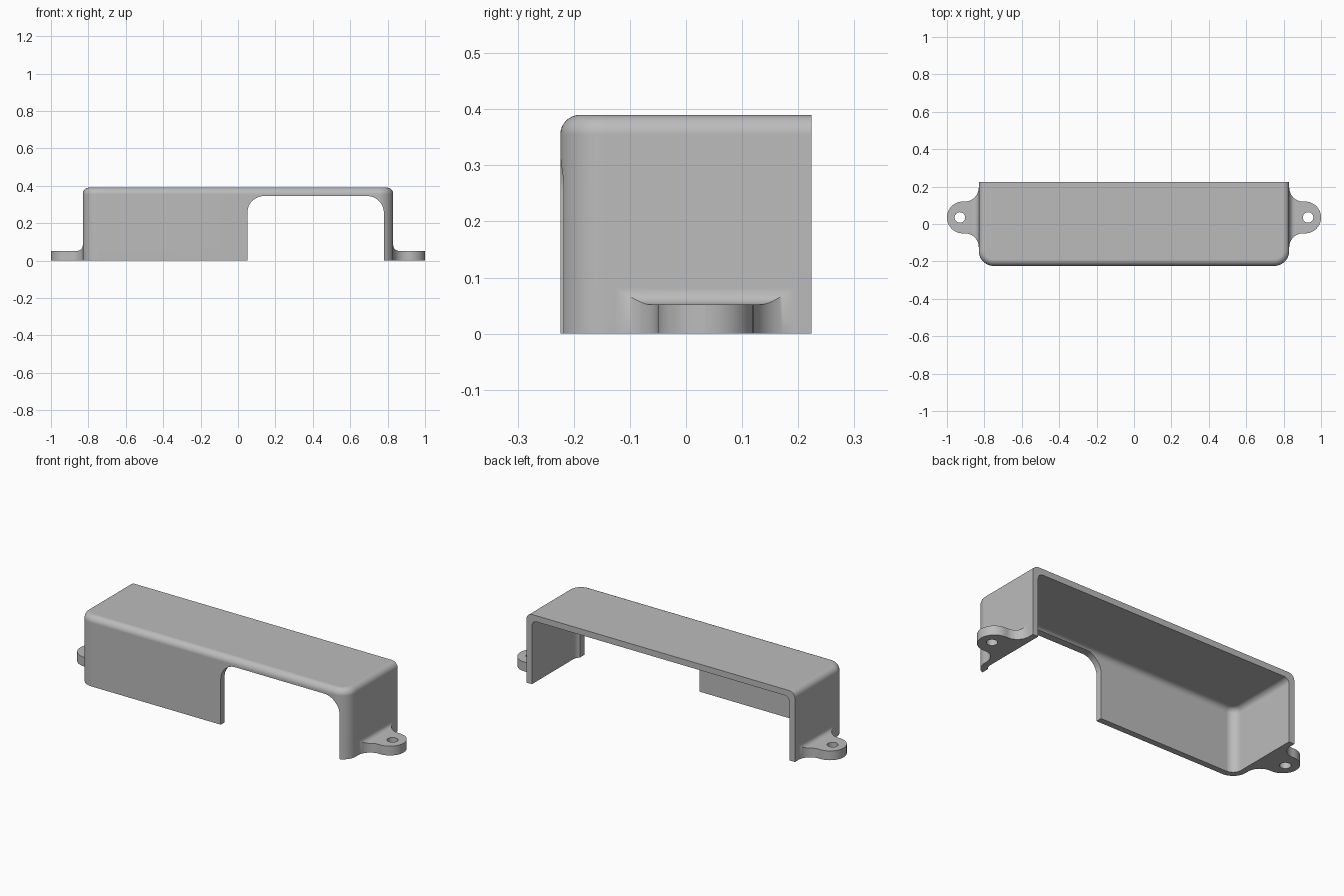
import bpy, bmesh
from math import sin, cos, pi, sqrt

if "Cube" in bpy.data.objects:
    bpy.data.objects.remove(bpy.data.objects["Cube"])

W, D, H, T = 0.83, 0.224, 0.39, 0.034      # half width, half depth, height, wall

grey = bpy.data.materials.new("plain grey")
grey.use_nodes = True
colour = (0.5, 0.5, 0.5, 1)
grey.diffuse_color = colour
grey.node_tree.nodes["Principled BSDF"].inputs["Base Color"].default_value = colour


def loft(name, rings):
    """Skin a stack of closed rings and cap both ends."""
    bm = bmesh.new()
    loops = [[bm.verts.new(p) for p in ring] for ring in rings]
    for a, b in zip(loops, loops[1:]):
        n = len(a)
        for i in range(n):
            j = (i + 1) % n
            bm.faces.new((a[i], a[j], b[j], b[i]))
    bm.faces.new(loops[0][::-1])
    bm.faces.new(loops[-1])
    bmesh.ops.recalc_face_normals(bm, faces=bm.faces)
    mesh = bpy.data.meshes.new(name)
    bm.to_mesh(mesh)
    bm.free()
    mesh.materials.append(grey)
    obj = bpy.data.objects.new(name, mesh)
    bpy.context.collection.objects.link(obj)
    return obj


def arc(cx, cy, r, start, end, n=12):
    return [(cx + r * cos(start + (end - start) * i / n),
             cy + r * sin(start + (end - start) * i / n)) for i in range(n + 1)]


def outline(half, front, back, r):
    """Plan shape with round front corners and a square back."""
    return ([(-half, back)] + arc(-half + r, front + r, r, pi, 1.5 * pi)
            + arc(half - r, front + r, r, 1.5 * pi, 2 * pi) + [(half, back)])


def round_top_block(name, half, front, back, r, bottom, top, edge):
    levels = [(0, bottom)] + [(edge * (1 - cos(a)), top - edge + edge * sin(a))
                              for a in (pi / 2 * i / 8 for i in range(9))]
    return loft(name, [[(x, y, z) for x, y in
                        outline(half - s, front + s, back, r - s)] for s, z in levels])


def combine(target, tool, operation):
    mod = target.modifiers.new(operation.lower(), "BOOLEAN")
    mod.object, mod.operation, mod.solver = tool, operation, "EXACT"
    bpy.context.view_layer.objects.active = target
    bpy.ops.object.modifier_apply(modifier=mod.name)
    bpy.data.objects.remove(tool)


# Hollow cover, open at the back and underneath
cover = round_top_block("cover", W, -D, D, 0.08, 0, H, 0.035)
hollow = round_top_block("hollow", W - T, -D + T, D + 0.1, 0.05, -0.1, H - T, 0.03)
combine(cover, hollow, "DIFFERENCE")

# Arched opening in the front wall
left, right, crown, r = 0.05, 0.78, 0.345, 0.09
arch = ([(left, -0.1)] + arc(left + r, crown - r, r, pi, pi / 2)
        + arc(right - r, crown - r, r, pi / 2, 0) + [(right, -0.1)])
opening = loft("opening", [[(x, y, z) for x, z in arch] for y in (-D - 0.1, -0.11)])
combine(cover, opening, "DIFFERENCE")

# Mounting ears, flared into the side walls
EAR_Y, EAR_R, FLARE, FILLET, THICK = 0.035, 0.085, 0.075, 0.03, 0.052
tip = 1 - EAR_R


def flare(x, r):
    """Height of a concave quarter round that starts at the side wall."""
    gap = min(max(W + r - max(x, W), 0), r)
    return r - sqrt(max(r * r - gap * gap, 0))


def half_span(x):
    if x > tip:
        return sqrt(max(EAR_R ** 2 - (x - tip) ** 2, 1e-8))
    return EAR_R + flare(x, FLARE)


stations = ([W - 0.02] + [W + FLARE * (1 - cos(pi / 2 * i / 20)) for i in range(21)]
            + [tip + EAR_R * sin(pi / 2 * i / 16) for i in range(17)])
for side, label in ((1, "left"), (-1, "right")):
    rings = []
    for x in stations:
        s, h = half_span(x), THICK + flare(x, FILLET)
        rings.append([(side * x, EAR_Y - s, 0), (side * x, EAR_Y + s, 0),
                      (side * x, EAR_Y + s, h), (side * x, EAR_Y - s, h)])
    ear = loft(label + "_ear", rings)
    circle = arc(side * 0.931, EAR_Y, 0.028, 0, 2 * pi, 32)[:-1]
    hole = loft("screw_hole", [[(x, y, z) for x, y in circle] for z in (-0.1, 0.2)])
    combine(ear, hole, "DIFFERENCE")
    combine(cover, ear, "UNION")

# Smooth the rounded edges and keep the flats flat
bpy.ops.object.select_all(action="DESELECT")
cover.select_set(True)
bpy.context.view_layer.objects.active = cover
bpy.ops.object.shade_smooth_by_angle(angle=pi / 6)
weighted = cover.modifiers.new("flat_normals", "WEIGHTED_NORMAL")
weighted.keep_sharp = True
